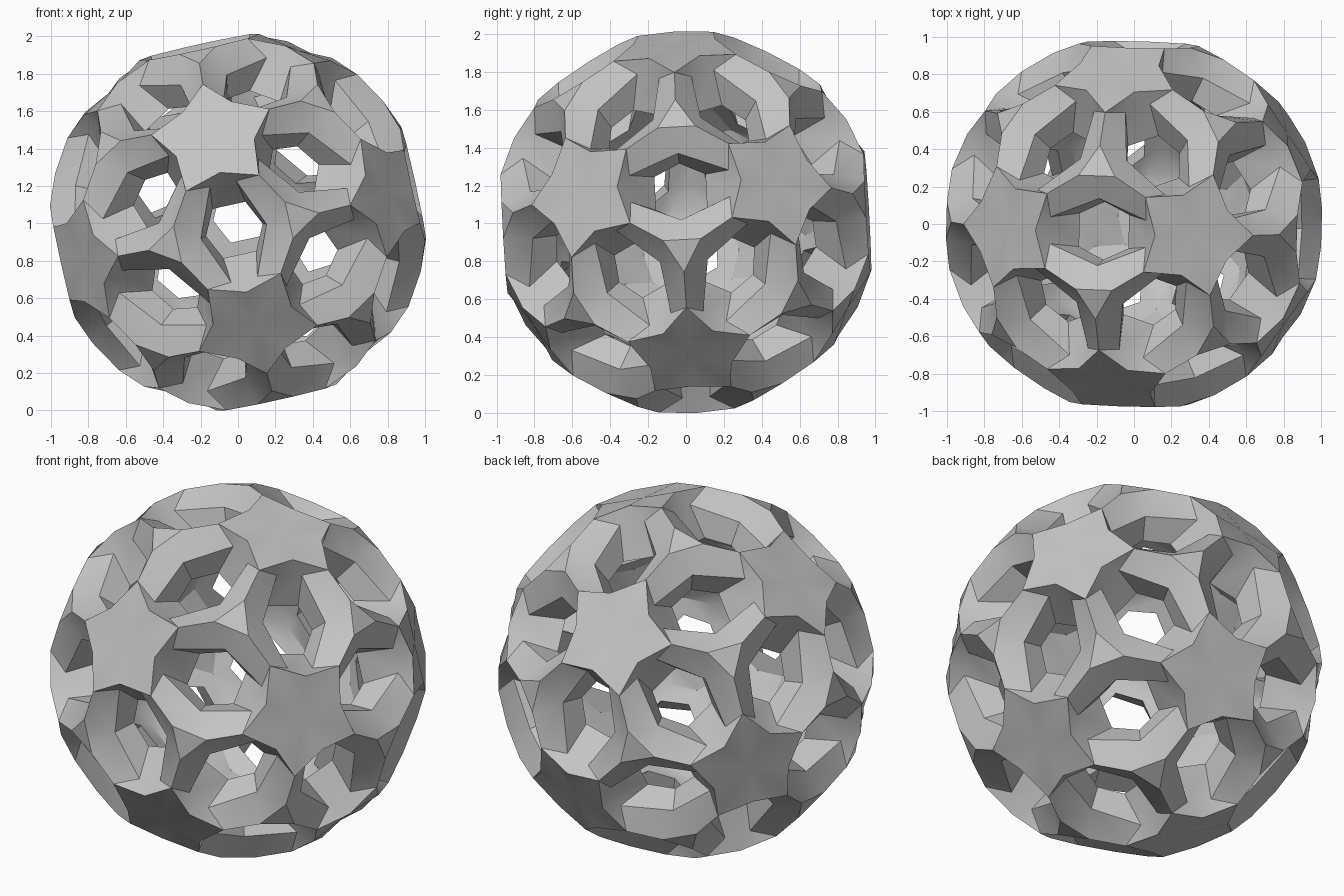
import bpy, bmesh, math
from mathutils import Vector, Matrix

cube = bpy.data.objects.get("Cube")
if cube:
    bpy.data.objects.remove(cube, do_unlink=True)

# Twelve five-fold axes, leaning a little about each world axis
PHI = (1 + math.sqrt(5)) / 2
tilt = (Matrix.Rotation(math.radians(-1.5), 3, 'Z')
        @ Matrix.Rotation(math.radians(3.2), 3, 'X')
        @ Matrix.Rotation(math.radians(-12.4), 3, 'Y'))
axes = []
for s in (1, -1):
    for t in (PHI, -PHI):
        for p in ((0, t, s), (s, 0, t), (t, s, 0)):
            axes.append((tilt @ Vector(p)).normalized())

bm = bmesh.new()


def face(*pts):
    bm.faces.new([bm.verts.new(p) for p in pts])


# Decagon of each opening, given as (v, u) in the plane at distance D
D = 0.96
EDGE = (0.305, 0.0997)
TIP = (0.200, 0.2697)
CORNER = (0.0, 0.328)
INNER = 0.77
# Six-sided rims of each opening, as (v, u, distance)
OUTER_RIM = ((0.18, 0.0, 0.88), (0.072, 0.262, 0.89))
INNER_RIM = ((0.155, 0.0, D * INNER), (0.09, 0.135, D * INNER))


def shell(n, u, v, k, rim):
    """One opening's share of a shell: collar, star wedges, triangle wedges."""
    def at(q, sv, su):
        return (n * D + v * q[0] * sv + u * q[1] * su) * k

    def rim_at(q, sv, su):
        return n * q[2] + v * q[0] * sv + u * q[1] * su

    apex, end = rim
    for su in (1, -1):
        star = (n * 0.8507 + u * su * 0.5257).normalized() * 0.975 * k
        face(at(CORNER, 1, su), rim_at(end, 1, su), rim_at(end, -1, su))
        for sv in (1, -1):
            c, t, e = (at(q, sv, su) for q in (CORNER, TIP, EDGE))
            p, r = rim_at(apex, sv, su), rim_at(end, sv, su)
            face(c, r, t)
            face(t, r, p)
            face(t, p, e)
            face(star, c, t)
    for sv in (1, -1):
        a, b = at(EDGE, sv, 1), at(EDGE, sv, -1)
        face(a, rim_at(apex, sv, 1), b)
        m = (n * 0.9342 + v * sv * 0.3568).normalized()
        face(m * a.dot(m), a, b)


def rim_loop(n, u, v, rim):
    (av, au, ad), (ev, eu, ed) = rim
    loop = [(av, au, ad), (ev, eu, ed), (-ev, eu, ed),
            (-av, -au, ad), (-ev, -eu, ed), (ev, -eu, ed)]
    return [v * a + u * b + n * d for a, b, d in loop]


# Thirty openings, one between each pair of neighbouring axes
for i, p in enumerate(axes):
    for q in axes[:i]:
        if p.dot(q) < 0.4:
            continue
        n, u = (p + q).normalized(), (p - q).normalized()
        v = u.cross(n)
        shell(n, u, v, 1.0, OUTER_RIM)
        shell(n, u, v, INNER, INNER_RIM)
        top = rim_loop(n, u, v, OUTER_RIM)
        low = rim_loop(n, u, v, INNER_RIM)
        for j in range(6):
            h = (j + 1) % 6
            face(top[j], top[h], low[h], low[j])

# Weld into one closed surface and stand it on the ground
bmesh.ops.remove_doubles(bm, verts=bm.verts[:], dist=0.003)
bmesh.ops.recalc_face_normals(bm, faces=bm.faces[:])
base = min(vert.co.z for vert in bm.verts)
bmesh.ops.translate(bm, vec=(0, 0, -base), verts=bm.verts[:])

mesh = bpy.data.meshes.new("pierced_ball")
bm.to_mesh(mesh)
bm.free()
ball = bpy.data.objects.new("pierced_ball", mesh)
bpy.context.collection.objects.link(ball)

# Plain grey
grey = bpy.data.materials.new("plain_grey")
grey.use_nodes = True
colour = (0.55, 0.55, 0.55, 1)
grey.diffuse_color = colour
for node in grey.node_tree.nodes:
    if node.type == 'BSDF_PRINCIPLED':
        node.inputs["Base Color"].default_value = colour
mesh.materials.append(grey)

bpy.ops.object.select_all(action='DESELECT')
ball.select_set(True)
bpy.context.view_layer.objects.active = ball
bpy.ops.object.shade_smooth_by_angle(angle=math.radians(28))
